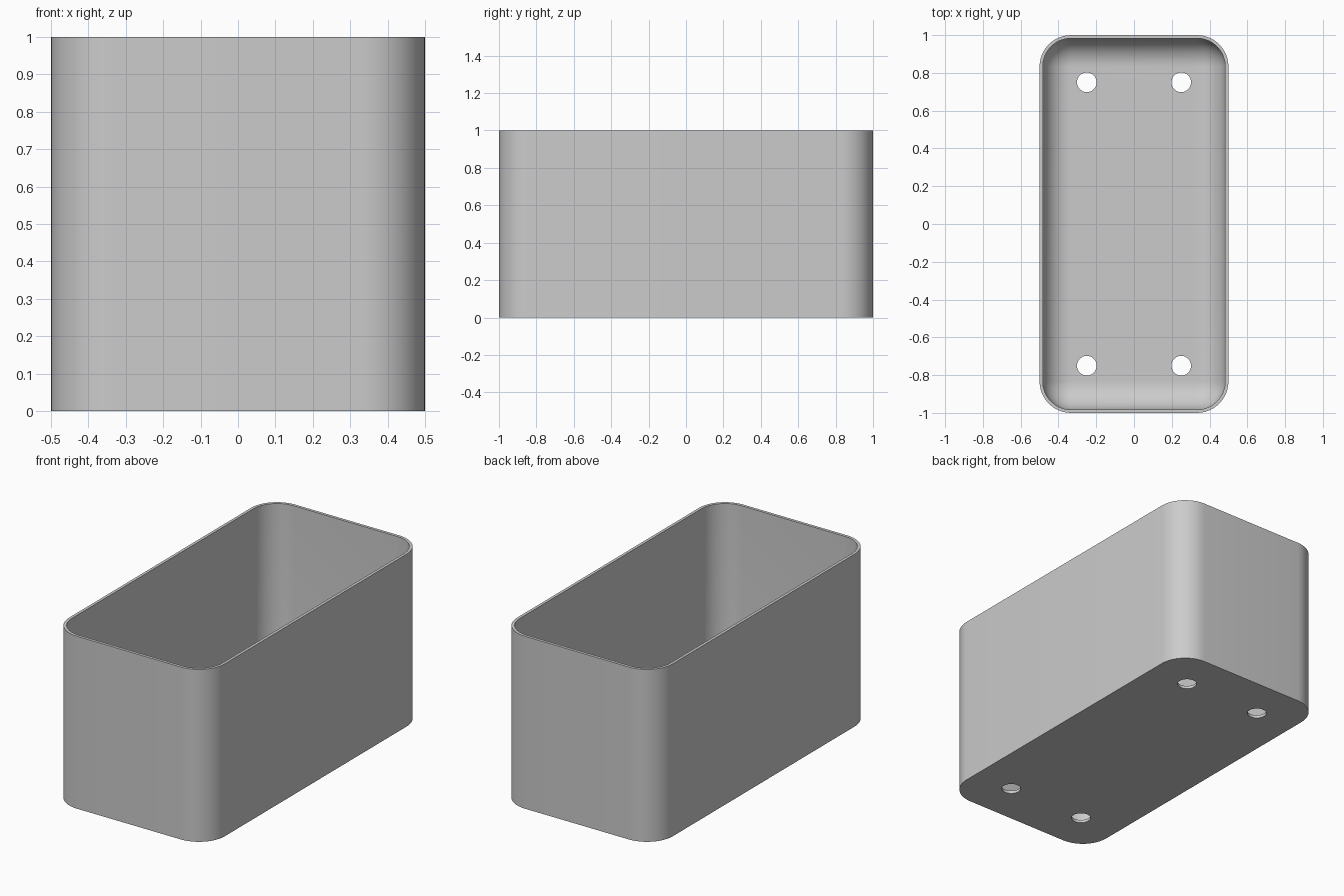
import bpy, bmesh
from math import sin, cos, pi, radians

cube = bpy.data.objects.get("Cube")
if cube:
    bpy.data.objects.remove(cube, do_unlink=True)

HALF_X, HALF_Y, HEIGHT = 0.5, 1.0, 1.0
CORNER = 0.167          # outer corner radius
WALL = 0.017            # wall and floor thickness
FILLET = CORNER - WALL - 0.002
STEPS = 12

grey = bpy.data.materials.new("plain grey")
grey.use_nodes = True
grey.diffuse_color = (0.6, 0.6, 0.6, 1)
grey.node_tree.nodes["Principled BSDF"].inputs["Base Color"].default_value = (0.6, 0.6, 0.6, 1)


def ring(bm, inset, z):
    """Rounded rectangle loop, moved inward from the outer wall."""
    r = CORNER - inset
    verts = []
    for k, (sx, sy) in enumerate([(1, 1), (-1, 1), (-1, -1), (1, -1)]):
        cx, cy = sx * (HALF_X - CORNER), sy * (HALF_Y - CORNER)
        for i in range(STEPS + 1):
            a = (k + i / STEPS) * pi / 2
            verts.append(bm.verts.new((cx + r * cos(a), cy + r * sin(a), z)))
    return verts


# Tray body: outer wall, rim, inner wall and filleted floor
profile = [(0, 0), (0, HEIGHT), (WALL, HEIGHT)]
for i in range(STEPS + 1):
    a = i / STEPS * pi / 2
    profile.append((WALL + FILLET * (1 - cos(a)), WALL + FILLET * (1 - sin(a))))

bm = bmesh.new()
rings = [ring(bm, d, z) for d, z in profile]
for low, high in zip(rings, rings[1:]):
    n = len(low)
    for i in range(n):
        j = (i + 1) % n
        bm.faces.new((low[i], low[j], high[j], high[i]))
bm.faces.new(rings[0][::-1])
bm.faces.new(rings[-1])
bmesh.ops.recalc_face_normals(bm, faces=bm.faces)
mesh = bpy.data.meshes.new("tray")
bm.to_mesh(mesh)
bm.free()
mesh.materials.append(grey)
tray = bpy.data.objects.new("tray", mesh)
bpy.context.collection.objects.link(tray)

# Four drain holes through the floor
cutters = []
for x in (-0.25, 0.25):
    for y in (-0.75, 0.75):
        bpy.ops.mesh.primitive_cylinder_add(vertices=32, radius=0.052, depth=0.2, location=(x, y, 0))
        cutter = bpy.context.object
        cutter.name = "hole_cutter"
        cutter.hide_render = True
        cutter.data.materials.append(grey)
        cutters.append(cutter)
        cut = tray.modifiers.new("drain hole", 'BOOLEAN')
        cut.operation = 'DIFFERENCE'
        cut.solver = 'EXACT'
        cut.object = cutter

bpy.ops.object.select_all(action='DESELECT')
tray.select_set(True)
bpy.context.view_layer.objects.active = tray
for name in [m.name for m in tray.modifiers]:
    bpy.ops.object.modifier_apply(modifier=name)
for cutter in cutters:
    bpy.data.objects.remove(cutter, do_unlink=True)
bpy.ops.object.shade_smooth_by_angle(angle=radians(30))
